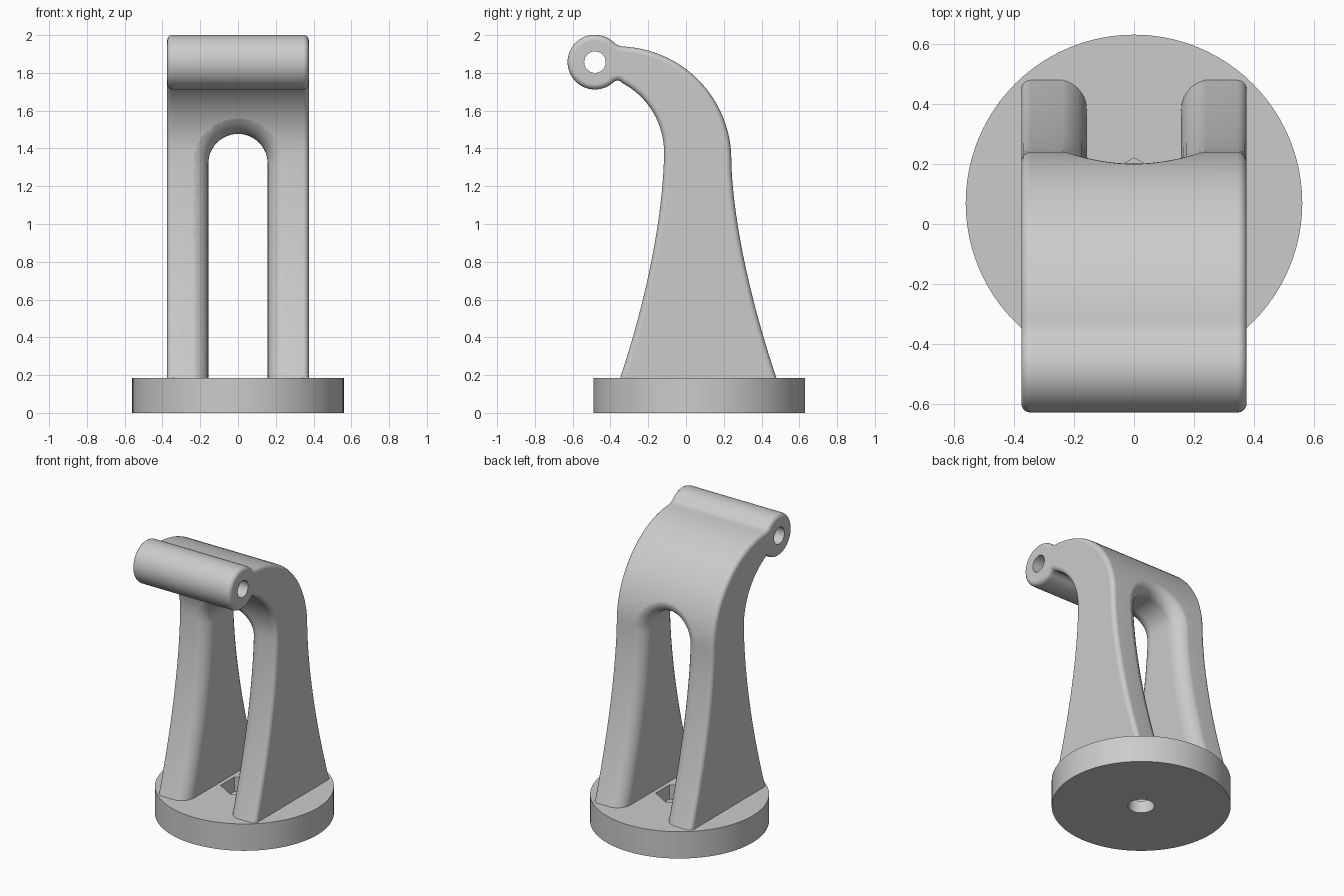
import bpy, bmesh
from math import sin, cos, pi, radians, sqrt

cube = bpy.data.objects.get("Cube")
if cube:
    bpy.data.objects.remove(cube, do_unlink=True)

grey = bpy.data.materials.new("light grey plastic")
grey.use_nodes = True
colour = (0.6, 0.6, 0.6, 1)
grey.diffuse_color = colour
grey.node_tree.nodes["Principled BSDF"].inputs["Base Color"].default_value = colour


def loft(name, rings, rim=0):
    """Closed solid through matching rings of points; rim rounds the cap edges."""
    bm = bmesh.new()
    loops = [[bm.verts.new(p) for p in ring] for ring in rings]
    n = len(loops[0])
    for a, b in zip(loops, loops[1:]):
        for i in range(n):
            j = (i + 1) % n
            bm.faces.new((a[i], a[j], b[j], b[i]))
    caps = [bm.faces.new(loops[0]), bm.faces.new(loops[-1])]
    bmesh.ops.recalc_face_normals(bm, faces=bm.faces[:])
    if rim:
        edges = [e for f in caps for e in f.edges]
        bmesh.ops.bevel(bm, geom=edges, offset=rim, segments=5, profile=0.5,
                        affect='EDGES', clamp_overlap=False)
    mesh = bpy.data.meshes.new(name)
    bm.to_mesh(mesh)
    bm.free()
    mesh.materials.append(grey)
    obj = bpy.data.objects.new(name, mesh)
    bpy.context.collection.objects.link(obj)
    return obj


def upright(name, r, z0, z1, sides, y=0.07):
    """Vertical prism with a corner pointing to the back."""
    turn = [2 * pi * i / sides for i in range(sides)]
    return loft(name, [[(r * sin(a), y + r * cos(a), z) for a in turn] for z in (z0, z1)])


def activate(obj):
    bpy.ops.object.select_all(action='DESELECT')
    obj.select_set(True)
    bpy.context.view_layer.objects.active = obj


def cut(obj, cutter):
    activate(obj)
    mod = obj.modifiers.new("cut", 'BOOLEAN')
    mod.operation = 'DIFFERENCE'
    mod.solver = 'EXACT'
    mod.object = cutter
    bpy.ops.object.modifier_apply(modifier=mod.name)
    bpy.data.objects.remove(cutter, do_unlink=True)


def finish(obj):
    activate(obj)
    bpy.ops.object.shade_smooth_by_angle(angle=radians(35))
    mod = obj.modifiers.new("even shading", 'WEIGHTED_NORMAL')
    mod.keep_sharp = True


# Side curves of the arm: flared legs below, circular bend above
def front(z):
    if z > 1.38:
        return -0.53 + sqrt(0.414 ** 2 - (z - 1.38) ** 2)
    return -0.116 - 0.234 * ((1.38 - z) / 1.2) ** 1.7


def back(z):
    if z > 1.34:
        return -0.36 + sqrt(0.36 - (z - 1.34) ** 2)
    return 0.24 + 0.24 * ((1.34 - z) / 1.16) ** 1.62


def arc(y, z, r, start, end, n):
    angles = [radians(start + (end - start) * i / n) for i in range(n + 1)]
    return [(y + r * cos(a), z + r * sin(a)) for a in angles]


# Arm with hinge barrel, one side outline swept across the width
N = 24
foot = 0.14
profile = [(front(z), z) for z in (foot + (1.38 - foot) * i / N for i in range(N))]
profile += arc(-0.53, 1.38, 0.414, 0, 62, 14)
profile += [(-0.35, 1.757), (-0.362, 1.760)]
profile += arc(-0.482, 1.857, 0.145, -45, -315, 40)
profile += [(-0.364, 1.948), (-0.345, 1.941)]
profile += arc(-0.36, 1.34, 0.6, 86, 0, 24)
profile += [(back(z), z) for z in (1.34 + (foot - 1.34) * i / N for i in range(1, N + 1))]
arm = loft("hinge_arm", [[(x, y, z) for y, z in profile] for x in (-0.375, 0.375)], rim=0.03)

# Pin hole through the barrel
pin = arc(-0.482, 1.857, 0.057, 0, 360, 32)[:-1]
cut(arm, loft("pin_cutter", [[(x, y, z) for y, z in pin] for x in (-1, 1)]))


# Arched slot between the legs, with rounded mouths front and back
def arch(d, depth):
    w, spring = 0.157 + d, 1.32
    side = [spring * i / N for i in range(N)]
    outline = [(w, z) for z in side]
    outline += arc(0, spring, w, 0, 180, 28)
    outline += [(-w, z) for z in reversed(side)]
    return [(x, depth(z), z) for x, z in outline]


R = 0.1
steps = [(R * (1 - sin(t)), R * (1 - cos(t)) - 0.002)
         for t in (pi / 2 * i / 8 for i in range(9))]
rings = [arch(R, lambda z: -1)]
rings += [arch(d, lambda z: front(z) + e) for d, e in steps]
rings += [arch(d, lambda z: back(z) - e) for d, e in reversed(steps)]
rings += [arch(R, lambda z: 1)]
cut(arm, loft("slot_cutter", rings))
finish(arm)

# Round base with a hexagonal nut pocket and a bolt hole
base = upright("round_base", 0.56, 0, 0.185, 96)
cut(base, upright("nut_cutter", 0.15, 0.085, 0.3, 6))
cut(base, upright("bolt_cutter", 0.083, -0.1, 0.3, 40))
finish(base)
